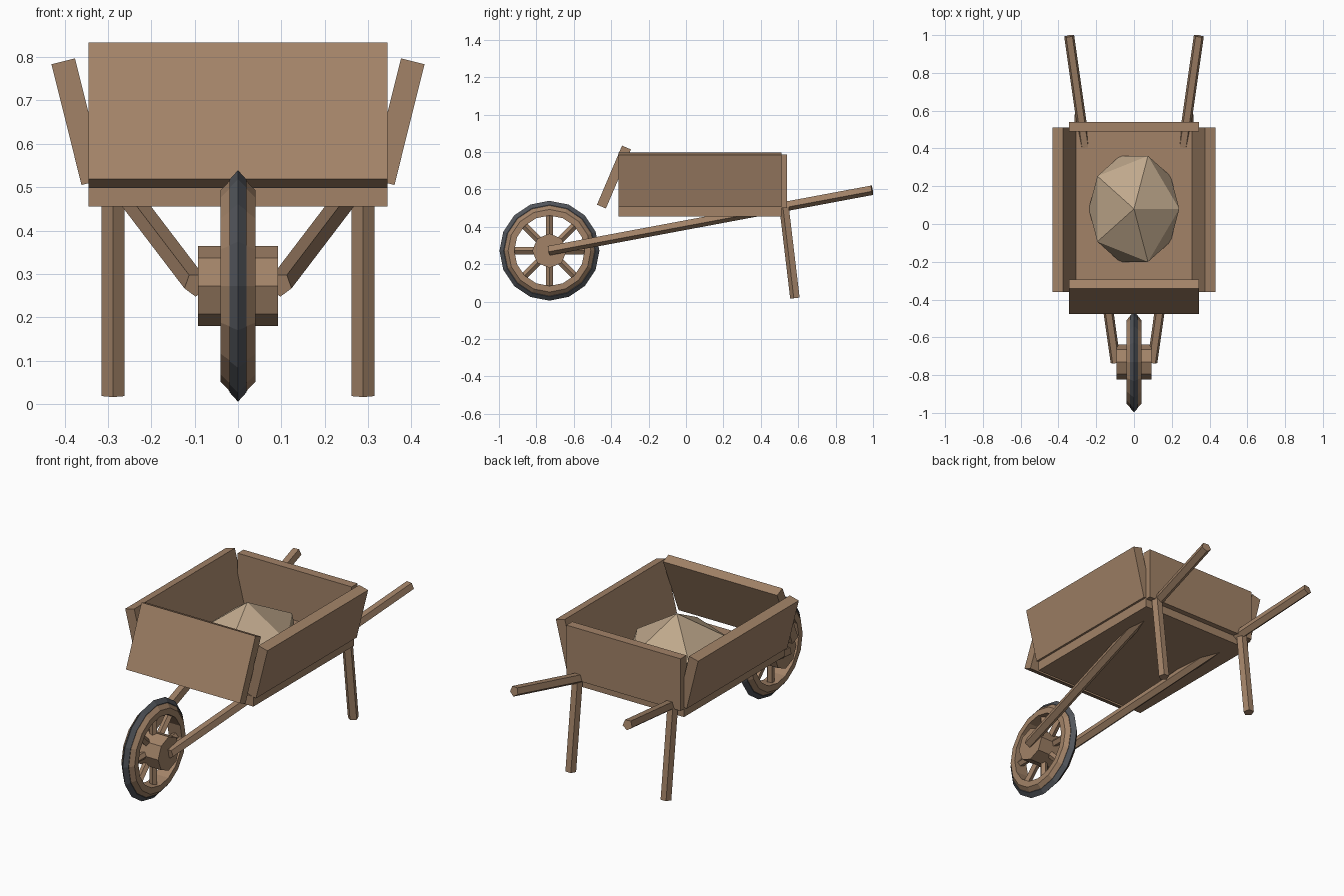
import bpy, bmesh, math
from mathutils import Vector, Matrix

cube = bpy.data.objects.get("Cube")
if cube:
    bpy.data.objects.remove(cube, do_unlink=True)


def material(name, rgb):
    m = bpy.data.materials.new(name)
    m.use_nodes = True
    col = (*rgb, 1)
    m.diffuse_color = col
    bsdf = m.node_tree.nodes["Principled BSDF"]
    bsdf.inputs["Base Color"].default_value = col
    bsdf.inputs["Roughness"].default_value = 0.9
    return m


WOOD = material("brown wood", (0.36, 0.225, 0.137))
TYRE = material("dark tyre", (0.085, 0.092, 0.105))
SAND = material("pale sand", (0.52, 0.39, 0.26))


def finish(name, bm, mat):
    bmesh.ops.recalc_face_normals(bm, faces=bm.faces)
    me = bpy.data.meshes.new(name)
    bm.to_mesh(me)
    bm.free()
    me.materials.append(mat)
    ob = bpy.data.objects.new(name, me)
    bpy.context.collection.objects.link(ob)
    return ob


def board(name, center, size, rot=(0, 0, 0)):
    bm = bmesh.new()
    bmesh.ops.create_cube(bm, size=1, matrix=Matrix.Diagonal((*size, 1)))
    ob = finish(name, bm, WOOD)
    ob.location = center
    ob.rotation_euler = [math.radians(a) for a in rot]


def pole(name, a, b, radius, ridge, sides=5):
    """Prism from a to b with one long edge turned towards ridge."""
    a, b = Vector(a), Vector(b)
    axis = (b - a).normalized()
    u = Vector(ridge)
    u = (u - axis * u.dot(axis)).normalized()
    v = axis.cross(u)
    bm = bmesh.new()
    rings = []
    for end in (a, b):
        ring = []
        for i in range(sides):
            t = math.tau * i / sides
            ring.append(bm.verts.new(end + radius * (u * math.cos(t) + v * math.sin(t))))
        rings.append(ring)
        bm.faces.new(ring)
    for i in range(sides):
        j = (i + 1) % sides
        bm.faces.new((rings[0][i], rings[0][j], rings[1][j], rings[1][i]))
    finish(name, bm, WOOD)


HUB = Vector((0, -0.73, 0.272))


def wheel_ring(name, profile, mat, steps=16):
    """Closed (x, radius) profile turned around the axle."""
    bm = bmesh.new()
    rings = []
    for i in range(steps):
        t = math.tau * i / steps
        rings.append([bm.verts.new(HUB + Vector((x, r * math.cos(t), r * math.sin(t))))
                      for x, r in profile])
    n = len(profile)
    for i in range(steps):
        p, q = rings[i], rings[(i + 1) % steps]
        for k in range(n):
            m = (k + 1) % n
            bm.faces.new((p[k], p[m], q[m], q[k]))
    finish(name, bm, mat)


# Tray
board("tray_floor", (0, 0.075, 0.483), (0.69, 0.87, 0.055))
board("tray_back", (0, 0.515, 0.643), (0.69, 0.05, 0.285))
board("tray_front", (0, -0.385, 0.666), (0.69, 0.052, 0.343), (-23, 0, 0))
for side, label in ((1, "left"), (-1, "right")):
    board("tray_side_" + label, (side * 0.3685, 0.075, 0.651),
          (0.056, 0.87, 0.287), (0, side * 14, 0))
    # Handles and legs
    pole("handle_" + label, (side * 0.097, -0.733, 0.275),
         (side * 0.343, 0.995, 0.598), 0.028, (0, 0, -1))
    pole("leg_" + label, (side * 0.288, 0.585, 0.019),
         (side * 0.288, 0.527, 0.505), 0.028, (0, -1, 0))

# Wheel
wheel_ring("tyre", [(0, 0.267), (0.02, 0.245), (0.015, 0.215), (-0.015, 0.215), (-0.02, 0.245)], TYRE)
wheel_ring("wheel_rim", [(0.02, 0.242), (0.04, 0.221), (0.04, 0.188),
                         (-0.04, 0.188), (-0.04, 0.221), (-0.02, 0.242)], WOOD)
pole("wheel_hub", HUB - Vector((0.092, 0, 0)), HUB + Vector((0.092, 0, 0)), 0.092, (0, 0, 1), 8)
for i in range(8):
    t = math.tau * i / 8
    d = Vector((0, math.cos(t), math.sin(t)))
    pole("spoke_%d" % (i + 1), HUB + d * 0.05, HUB + d * 0.2, 0.02, (1, 0, 0))

# Heap of sand, flattened where it meets the floor
bm = bmesh.new()
bmesh.ops.create_icosphere(bm, subdivisions=1, radius=1)
for v in bm.verts:
    v.co = Vector((v.co.x * 0.268, 0.08 + v.co.y * 0.33, max(0.5 + v.co.z * 0.266, 0.5)))
finish("sand_heap", bm, SAND)
